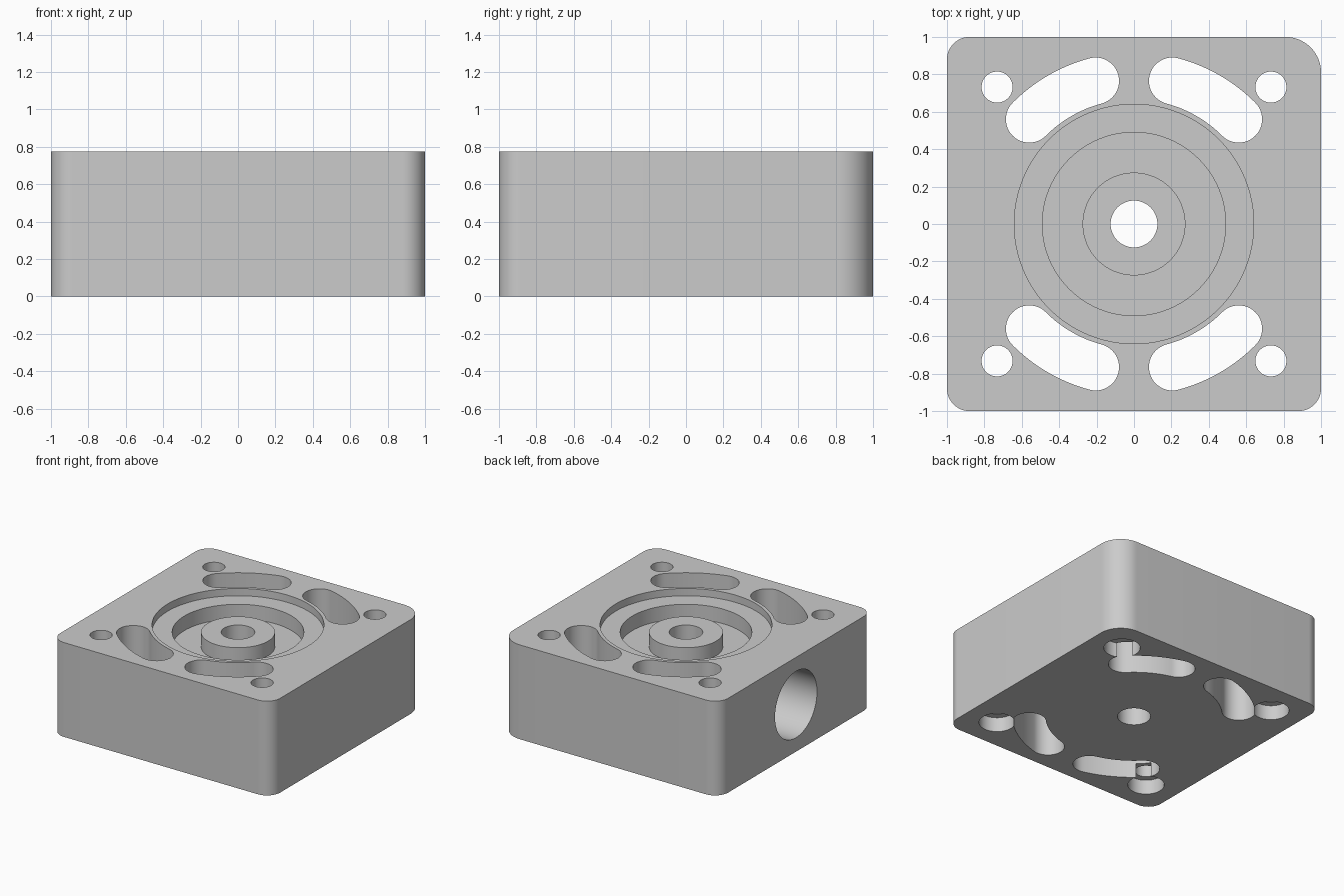
import bpy, bmesh
from math import pi, cos, sin, radians
from mathutils import Matrix, Vector

HEIGHT = 0.775
LOW, HIGH = -0.1, HEIGHT + 0.1   # cutters overshoot the block

if "Cube" in bpy.data.objects:
    bpy.data.objects.remove(bpy.data.objects["Cube"])

grey = bpy.data.materials.new("machined_grey")
grey.use_nodes = True
colour = (0.6, 0.6, 0.6, 1)
grey.diffuse_color = colour
grey.node_tree.nodes["Principled BSDF"].inputs["Base Color"].default_value = colour


def to_object(name, bm):
    bmesh.ops.recalc_face_normals(bm, faces=bm.faces)
    mesh = bpy.data.meshes.new(name)
    bm.to_mesh(mesh)
    bm.free()
    mesh.materials.append(grey)
    ob = bpy.data.objects.new(name, mesh)
    bpy.context.collection.objects.link(ob)
    return ob


def arc(cx, cy, r, start, end, steps):
    angles = [radians(start + (end - start) * i / steps) for i in range(steps + 1)]
    return [(cx + r * cos(a), cy + r * sin(a)) for a in angles]


def prism(name, outline, z0, z1):
    bm = bmesh.new()
    face = bm.faces.new([bm.verts.new((x, y, z0)) for x, y in outline])
    top = bmesh.ops.extrude_face_region(bm, geom=[face])["geom"]
    verts = [g for g in top if isinstance(g, bmesh.types.BMVert)]
    bmesh.ops.translate(bm, verts=verts, vec=(0, 0, z1 - z0))
    return to_object(name, bm)


def lathe(name, profile, steps, matrix):
    bm = bmesh.new()
    verts = [bm.verts.new((r, 0, z)) for r, z in profile]
    edges = [bm.edges.new(pair) for pair in zip(verts, verts[1:])]
    bmesh.ops.spin(bm, geom=verts + edges, cent=(0, 0, 0), axis=(0, 0, 1),
                   angle=2 * pi, steps=steps, use_duplicate=False)
    bmesh.ops.remove_doubles(bm, verts=bm.verts, dist=1e-5)
    bm.transform(matrix)
    return to_object(name, bm)


def cut(body, cutter):
    cutter.hide_render = True
    mod = body.modifiers.new("cut", "BOOLEAN")
    mod.operation = "DIFFERENCE"
    mod.solver = "EXACT"
    mod.object = cutter
    bpy.context.view_layer.objects.active = body
    bpy.ops.object.modifier_apply(modifier=mod.name)
    bpy.data.objects.remove(cutter)


# Block with rounded corners, the back left one rounder
outline = []
for i, (sx, sy, r) in enumerate([(1, 1, 0.19), (-1, 1, 0.12), (-1, -1, 0.12), (1, -1, 0.12)]):
    outline += arc(sx * (1 - r), sy * (1 - r), r, 90 * i, 90 * i + 90, 16)
block = prism("housing_block", outline, 0, HEIGHT)

# Stepped round recess, leaving a boss with a through bore
ledge, floor = HEIGHT - 0.06, HEIGHT - 0.18
cut(block, lathe("recess_cutter", [
    (0, LOW), (0.125, LOW), (0.125, ledge), (0.275, ledge), (0.275, floor),
    (0.49, floor), (0.49, ledge), (0.64, ledge), (0.64, HIGH), (0, HIGH)],
    96, Matrix.Identity(4)))

# Curved slots and counterbored screw holes in each quadrant
ring, half = 0.792, 0.125
for sx in (1, -1):
    for sy in (1, -1):
        ends = [(ring * cos(radians(a)), ring * sin(radians(a))) for a in (45, 75)]
        slot = (arc(0, 0, ring + half, 45, 75, 20)
                + arc(*ends[1], half, 75, 255, 24)[1:]
                + arc(0, 0, ring - half, 75, 45, 20)[1:]
                + arc(*ends[0], half, 225, 405, 24)[1:-1])
        cut(block, prism("slot_cutter", [(sx * x, sy * y) for x, y in slot], LOW, HIGH))
        cut(block, lathe("screw_hole_cutter", [
            (0, LOW), (0.137, LOW), (0.137, 0.12), (0.083, 0.12), (0.083, HIGH), (0, HIGH)],
            48, Matrix.Translation((sx * 0.732, sy * 0.732, 0))))

# Blind port in the right side
port = Matrix.Translation((-1, 0, HEIGHT / 2)) @ Matrix.Rotation(pi / 2, 4, "Y")
cut(block, lathe("port_cutter", [(0, LOW), (0.273, LOW), (0.273, 0.44), (0, 0.44)], 64, port))

# Smooth curved walls, sharp rims
bpy.ops.object.select_all(action="DESELECT")
block.select_set(True)
bpy.context.view_layer.objects.active = block
bpy.ops.object.shade_smooth_by_angle(angle=radians(30))
